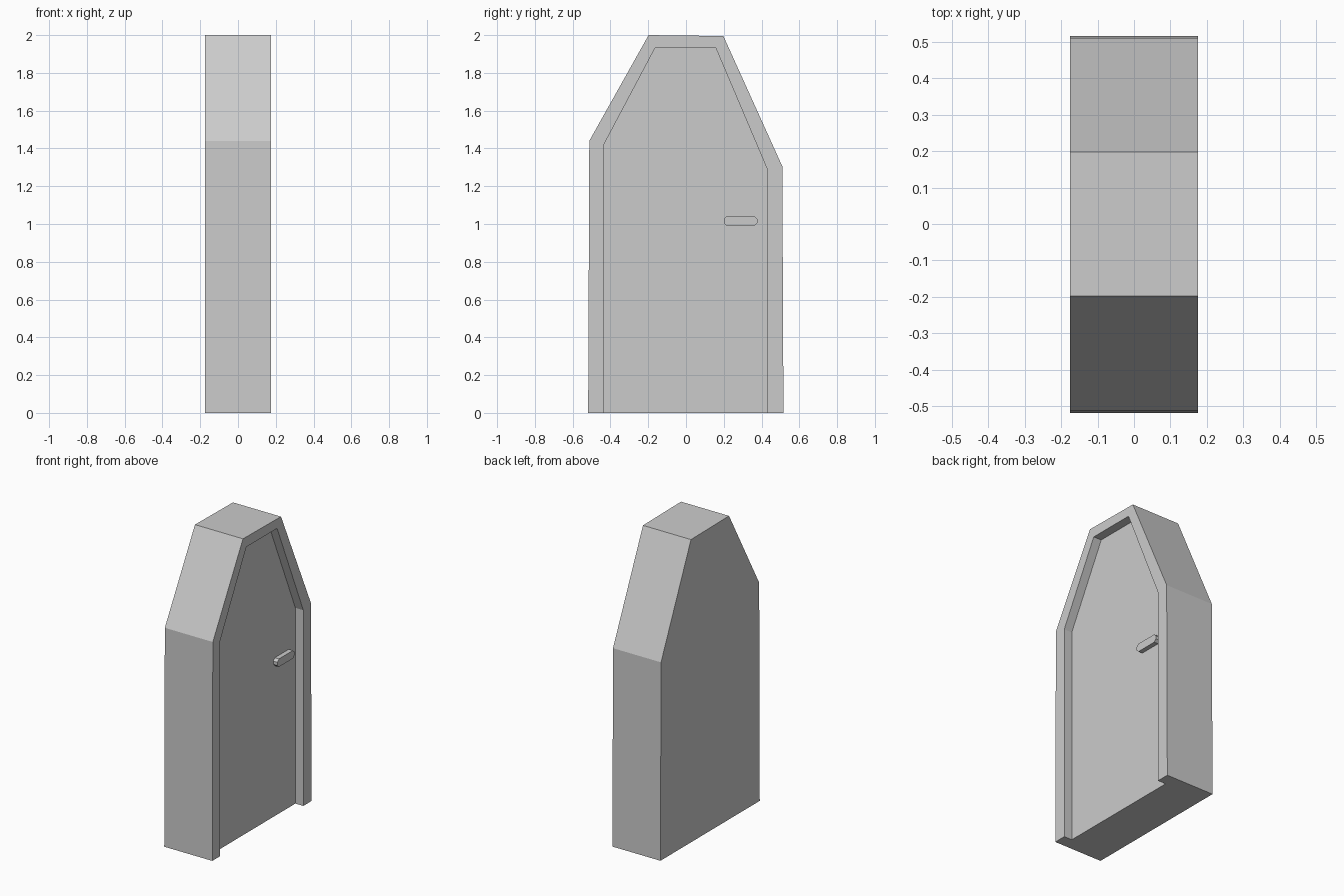
import bpy, bmesh

if "Cube" in bpy.data.objects:
    bpy.data.objects.remove(bpy.data.objects["Cube"])


def prism(name, profile, x0, x1):
    """Extrude a closed (y, z) profile along x from x0 to x1."""
    bm = bmesh.new()
    face = bm.faces.new([bm.verts.new((x0, y, z)) for y, z in profile])
    ext = bmesh.ops.extrude_face_region(bm, geom=[face])
    moved = [g for g in ext["geom"] if isinstance(g, bmesh.types.BMVert)]
    bmesh.ops.translate(bm, verts=moved, vec=(x1 - x0, 0, 0))
    bmesh.ops.recalc_face_normals(bm, faces=bm.faces)
    mesh = bpy.data.meshes.new(name)
    bm.to_mesh(mesh)
    bm.free()
    obj = bpy.data.objects.new(name, mesh)
    bpy.context.collection.objects.link(obj)
    return obj


outer = [(-0.518, 0), (-0.512, 1.44), (-0.198, 2.0),
         (0.198, 1.995), (0.51, 1.305), (0.516, 0)]
inner = [(-0.435, 0), (-0.435, 1.42), (-0.163, 1.933),
         (0.157, 1.933), (0.43, 1.29), (0.43, 0)]
back, panel, front = -0.175, 0.117, 0.175

# Door block: solid body with the raised frame around an open-bottomed recess
bm = bmesh.new()


def ring(profile, x):
    return [bm.verts.new((x, y, z)) for y, z in profile]


rb, rf = ring(outer, back), ring(outer, front)
inf, inp = ring(inner, front), ring(inner, panel)
bm.faces.new(rb)
bm.faces.new(inp)
for a, b in ((rb, rf), (rf, inf), (inf, inp)):
    for i in range(5):
        bm.faces.new((a[i], a[i + 1], b[i + 1], b[i]))
# Underside, notched where the recess meets the floor
bm.faces.new((rb[0], rf[0], inf[0], inp[0], inp[5], inf[5], rf[5], rb[5]))
bmesh.ops.recalc_face_normals(bm, faces=bm.faces)
mesh = bpy.data.meshes.new("door_and_frame")
bm.to_mesh(mesh)
bm.free()
bpy.context.collection.objects.link(bpy.data.objects.new("door_and_frame", mesh))

# Handle: chamfered bar standing on the door panel
y0, y1, z0, z1, c = 0.2, 0.378, 0.99, 1.043, 0.016
prism("handle", [(y0 + c, z0), (y1 - c, z0), (y1, z0 + c), (y1, z1 - c),
                 (y1 - c, z1), (y0 + c, z1), (y0, z1 - c), (y0, z0 + c)],
      panel, panel + 0.03)
